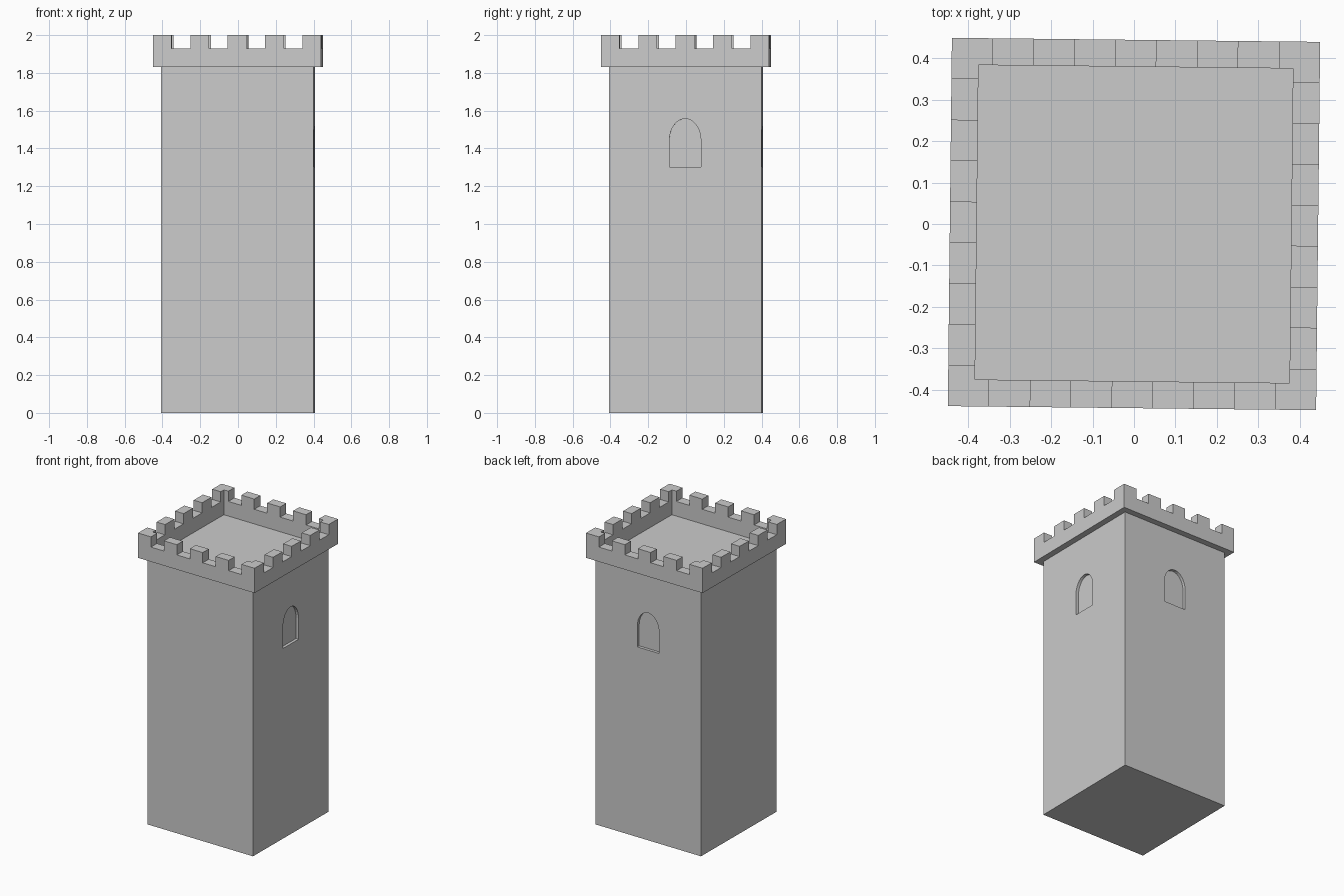
import bpy, bmesh, math
from mathutils import Matrix

if "Cube" in bpy.data.objects:
    bpy.data.objects.remove(bpy.data.objects["Cube"])

BODY, OUTER, INNER = 0.403, 0.445, 0.38    # half widths
FLOOR, SILL, TOP = 1.83, 1.93, 2.0         # roof level, notch level, top
TILT = Matrix.Rotation(-0.011, 4, 'Z')     # the tower is turned very slightly


def finish(name, bm):
    bmesh.ops.recalc_face_normals(bm, faces=bm.faces)
    mesh = bpy.data.meshes.new(name)
    bm.to_mesh(mesh)
    bm.free()
    ob = bpy.data.objects.new(name, mesh)
    bpy.context.collection.objects.link(ob)
    ob.matrix_world = TILT
    return ob


def boxes(name, spans):
    bm = bmesh.new()
    for lo, hi in spans:
        size = [b - a for a, b in zip(lo, hi)]
        mid = [(a + b) / 2 for a, b in zip(lo, hi)]
        m = Matrix.Translation(mid) @ Matrix.Diagonal((*size, 1))
        bmesh.ops.create_cube(bm, size=1, matrix=m)
    return finish(name, bm)


def cut(target, cutter):
    mod = target.modifiers.new(cutter.name, 'BOOLEAN')
    mod.operation = 'DIFFERENCE'
    mod.solver = 'EXACT'
    mod.object = cutter
    cutter.hide_render = True
    cutter.hide_set(True)


# Arched window recess, made on the +x face then turned by angle
def window_cutter(name, angle, depth=0.02):
    half, bottom, spring, rise = 0.083, 1.302, 1.445, 0.112
    pts = [(-half, bottom), (half, bottom)]
    for i in range(17):
        a = math.pi * i / 16
        pts.append((half * math.cos(a), spring + rise * math.sin(a)))
    bm = bmesh.new()
    face = bm.faces.new([bm.verts.new((BODY - depth, y, z)) for y, z in pts])
    ext = bmesh.ops.extrude_face_region(bm, geom=[face])
    verts = [v for v in ext['geom'] if isinstance(v, bmesh.types.BMVert)]
    bmesh.ops.translate(bm, verts=verts, vec=(0.1, 0, 0))
    bmesh.ops.rotate(bm, verts=bm.verts, cent=(0, 0, 0),
                     matrix=Matrix.Rotation(angle, 3, 'Z'))
    return finish(name, bm)


# Tower shaft with windows on the right and back
shaft = boxes("tower_shaft", [((-BODY, -BODY, 0), (BODY, BODY, FLOOR))])
cut(shaft, window_cutter("right_window_cutter", 0))
cut(shaft, window_cutter("back_window_cutter", math.pi / 2))

# Overhanging parapet, hollowed and notched: nine equal steps per side
parapet = boxes("parapet", [((-OUTER, -OUTER, FLOOR), (OUTER, OUTER, TOP))])
cut(parapet, boxes("parapet_hollow_cutter",
                   [((-INNER, -INNER, 1.7), (INNER, INNER, 2.1))]))
step = 2 * OUTER / 9
gaps = [(-OUTER + step * i, -OUTER + step * (i + 1)) for i in (1, 3, 5, 7)]
cut(parapet, boxes("notch_cutter_front_back",
                   [((a, -0.6, SILL), (b, 0.6, 2.1)) for a, b in gaps]))
cut(parapet, boxes("notch_cutter_left_right",
                   [((-0.6, a, SILL), (0.6, b, 2.1)) for a, b in gaps]))
